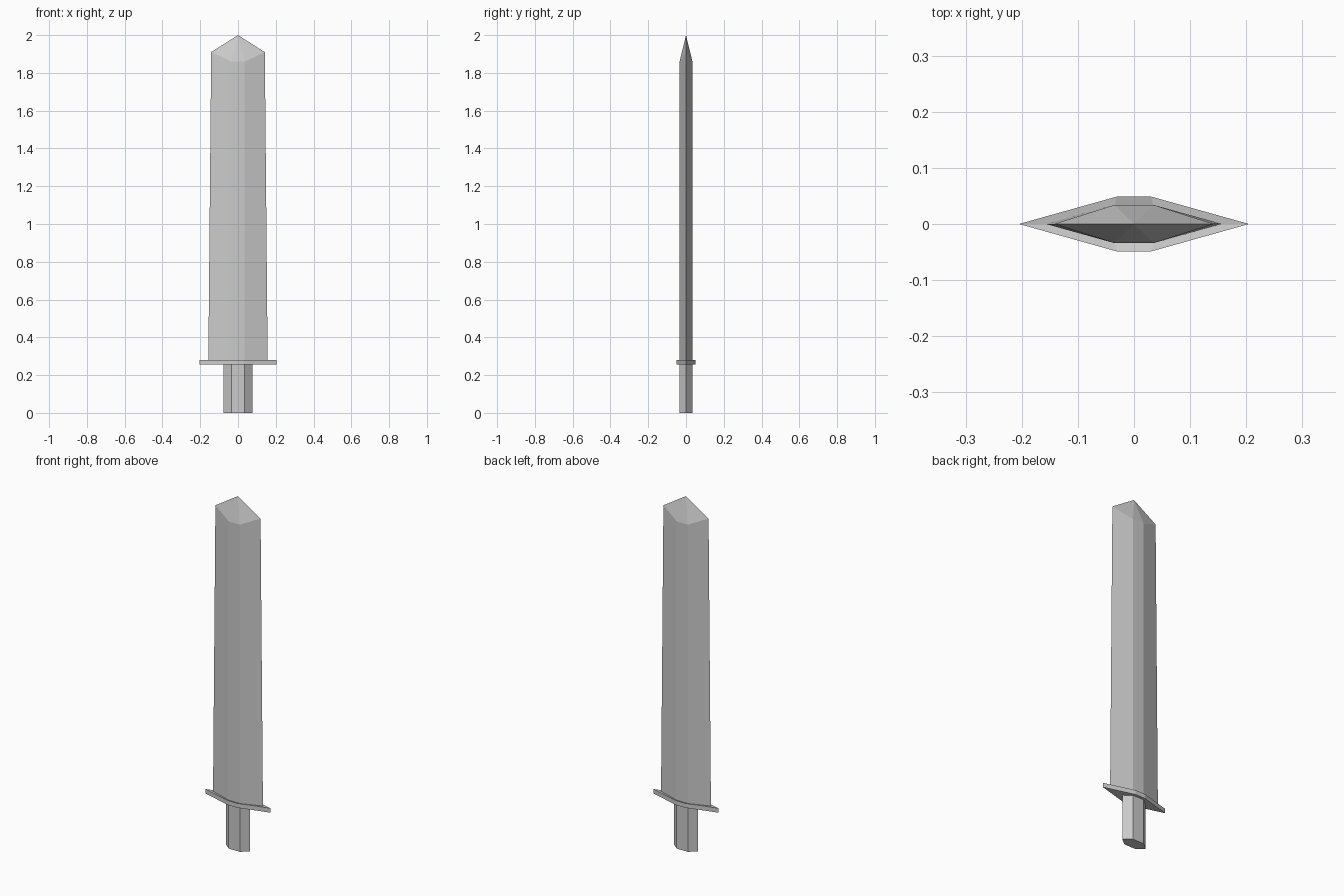
import bpy
import bmesh

if "Cube" in bpy.data.objects:
    bpy.data.objects.remove(bpy.data.objects["Cube"])

steel = bpy.data.materials.new("steel_grey")
steel.diffuse_color = (0.6, 0.6, 0.6, 1)
steel.use_nodes = True
steel.node_tree.nodes["Principled BSDF"].inputs["Base Color"].default_value = steel.diffuse_color


def hex_ring(bm, width, flat, depth, z_edge, z_flat):
    """Flattened hexagon: sharp left and right corners, flat front and back."""
    pts = [(-width, 0, z_edge), (-flat, -depth, z_flat), (flat, -depth, z_flat),
           (width, 0, z_edge), (flat, depth, z_flat), (-flat, depth, z_flat)]
    return [bm.verts.new(p) for p in pts]


def bridge(bm, low, high):
    for i in range(6):
        j = (i + 1) % 6
        bm.faces.new((low[i], low[j], high[j], high[i]))


def loft(name, sections, tip=None):
    bm = bmesh.new()
    rings = [hex_ring(bm, *s) for s in sections]
    for low, high in zip(rings, rings[1:]):
        bridge(bm, low, high)
    bm.faces.new(rings[0][::-1])
    top = rings[-1]
    if tip:
        point = bm.verts.new(tip)
        for i in range(6):
            bm.faces.new((top[i], top[(i + 1) % 6], point))
    else:
        bm.faces.new(top)
    bmesh.ops.recalc_face_normals(bm, faces=bm.faces)
    mesh = bpy.data.meshes.new(name)
    bm.to_mesh(mesh)
    bm.free()
    mesh.materials.append(steel)
    obj = bpy.data.objects.new(name, mesh)
    bpy.context.collection.objects.link(obj)
    return obj


# Each section: half width, half flat, half depth, z of edges, z of flats
loft("grip", [(0.077, 0.035, 0.034, 0, 0),
              (0.077, 0.035, 0.034, 0.256, 0.256)])

# Guard with a slightly dished top
loft("guard", [(0.205, 0.03, 0.049, 0.255, 0.255),
               (0.205, 0.03, 0.049, 0.28, 0.28),
               (0.157, 0.035, 0.034, 0.28, 0.275)])

# Tapering blade with a faceted point
loft("blade", [(0.157, 0.035, 0.034, 0.275, 0.275),
               (0.142, 0.035, 0.034, 1.91, 1.86)], tip=(0, 0, 2))
